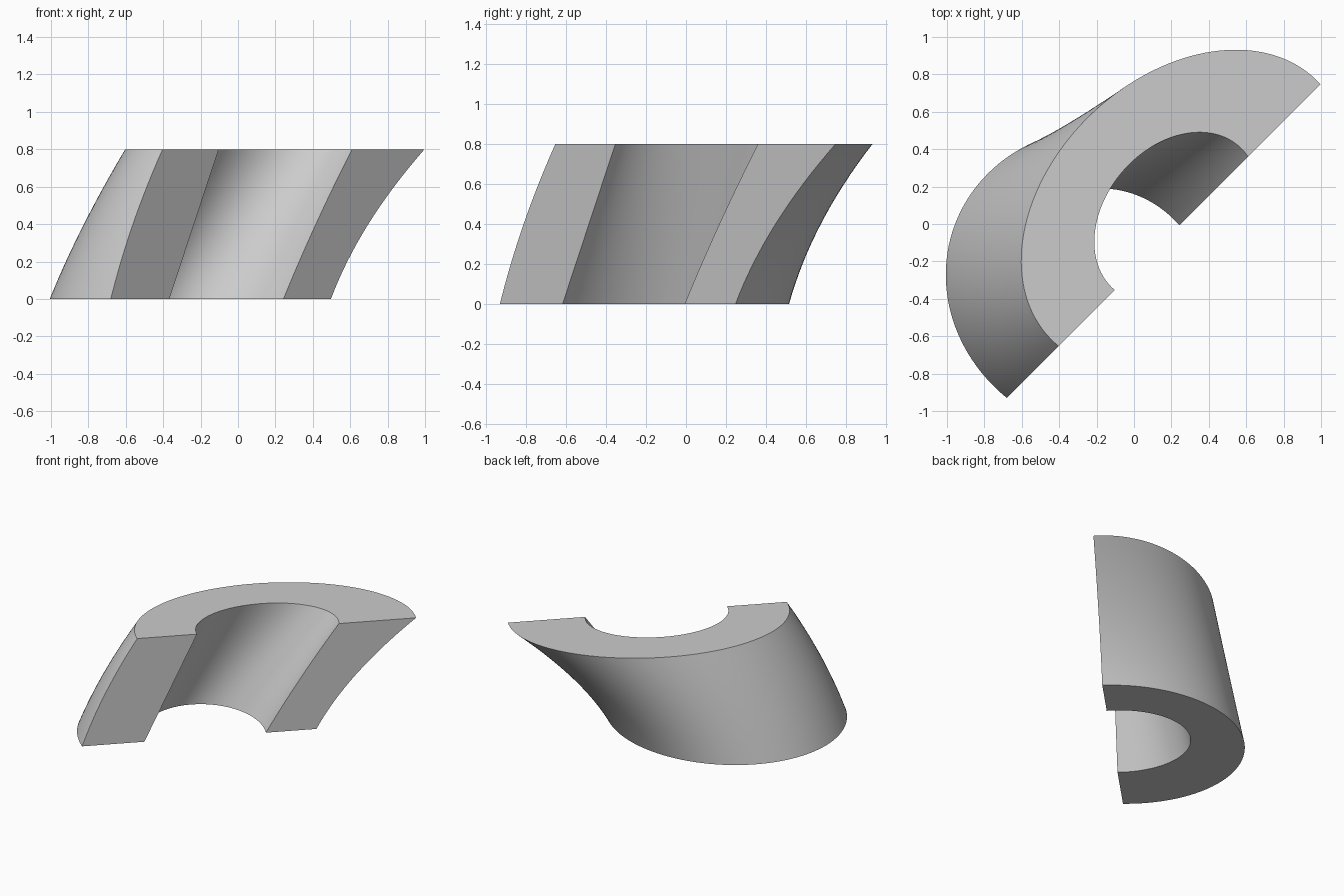
import bpy, bmesh, math
from mathutils import Vector

old = bpy.data.objects.get("Cube")
if old:
    bpy.data.objects.remove(old)

HEIGHT, LEVELS, SEGS = 0.8, 16, 72
ALONG = Vector((1, 1, 0)).normalized()     # direction of the flat cut
OUT = Vector((-1, 1, 0)).normalized()      # direction of the bulge
SHIFT = 0.04                               # ellipse centre behind the cut


def bend(low, high, sag, t):
    """Curved edge running from low to high."""
    return low + (high - low) * t - 4 * sag * t * (1 - t)


def cut_ellipse(left, right, depth, skew, z):
    """Ellipse arc behind the cut plane, between two x positions on it."""
    mid = (left + right) / 2
    centre = Vector((mid, mid - 0.25, z))
    minor = depth - SHIFT
    start = math.asin(SHIFT / minor)
    major = (right - left) / math.sqrt(2) / math.cos(start)
    points = []
    for i in range(SEGS + 1):
        a = -start + (math.pi + 2 * start) * i / SEGS
        out = SHIFT + minor * math.sin(a)
        points.append(centre + OUT * out
                      + ALONG * (major * math.cos(a) + skew * out / depth))
    return points


bm = bmesh.new()
outer, inner = [], []
for level in range(LEVELS + 1):
    t = level / LEVELS
    z = HEIGHT * t
    wall = cut_ellipse(bend(-0.68, -0.403, 0.02, t), bend(0.497, 0.997, 0.05, t),
                       bend(0.92, 0.754, 0, t), bend(-0.056, -0.018, 0, t), z)
    bore = cut_ellipse(bend(-0.367, -0.103, 0, t), bend(0.243, 0.61, 0.01, t),
                       bend(0.55, 0.42, 0, t), 0.024 * t, z)
    outer.append([bm.verts.new(p) for p in wall])
    inner.append([bm.verts.new(p) for p in bore])

# Curved outer wall and bore
for rows in (outer, inner):
    for low, high in zip(rows, rows[1:]):
        for i in range(SEGS):
            bm.faces.new((low[i], low[i + 1], high[i + 1], high[i]))

# Flat bottom and top
for k in (0, -1):
    for i in range(SEGS):
        bm.faces.new((outer[k][i], outer[k][i + 1], inner[k][i + 1], inner[k][i]))

# Flat cut faces
for end in (0, -1):
    for k in range(LEVELS):
        bm.faces.new((outer[k][end], outer[k + 1][end],
                      inner[k + 1][end], inner[k][end]))

bmesh.ops.recalc_face_normals(bm, faces=bm.faces)
mesh = bpy.data.meshes.new("leaning_half_pipe")
bm.to_mesh(mesh)
bm.free()

half_pipe = bpy.data.objects.new("leaning_half_pipe", mesh)
bpy.context.collection.objects.link(half_pipe)

# Plain grey material
grey = bpy.data.materials.new("light_grey")
grey.use_nodes = True
colour = (0.6, 0.6, 0.6, 1)
grey.diffuse_color = colour
for node in grey.node_tree.nodes:
    if node.type == 'BSDF_PRINCIPLED':
        node.inputs["Base Color"].default_value = colour
mesh.materials.append(grey)

bpy.ops.object.select_all(action='DESELECT')
half_pipe.select_set(True)
bpy.context.view_layer.objects.active = half_pipe
bpy.ops.object.shade_smooth_by_angle(angle=math.radians(30))
